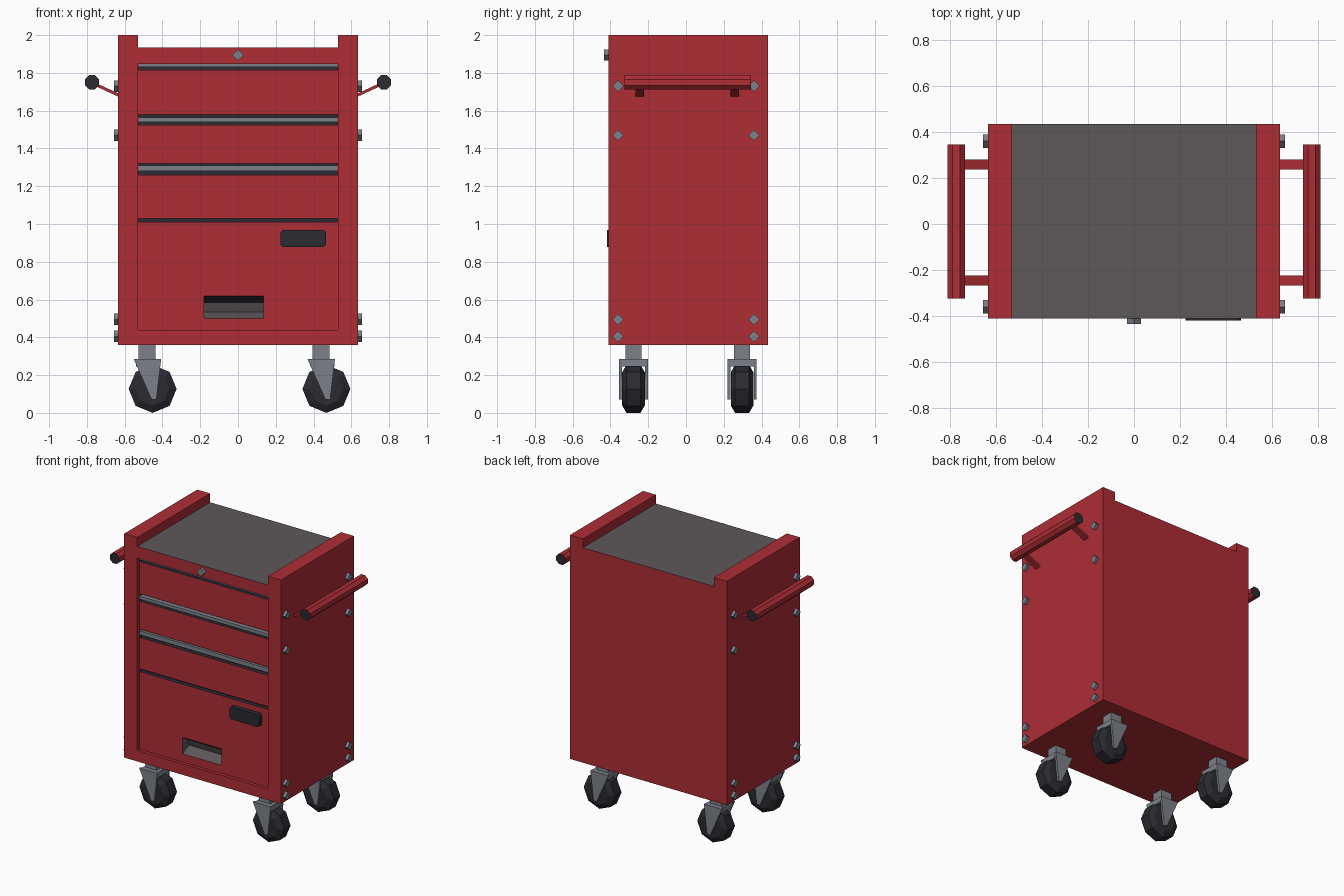
import bpy, bmesh, math
from mathutils import Vector

cube = bpy.data.objects.get("Cube")
if cube:
    bpy.data.objects.remove(cube, do_unlink=True)


def material(name, rgb):
    m = bpy.data.materials.new(name)
    m.use_nodes = True
    m.diffuse_color = (*rgb, 1)
    for node in m.node_tree.nodes:
        if node.type == 'BSDF_PRINCIPLED':
            node.inputs["Base Color"].default_value = (*rgb, 1)
    return m


RED = material("red paint", (0.42, 0.026, 0.036))
DARK = material("black rubber", (0.024, 0.024, 0.031))
STEEL = material("grey steel", (0.20, 0.22, 0.25))
MAT = material("worktop grey", (0.11, 0.095, 0.098))


def loft(name, rings, axis, *mats):
    """Join flat rings, each (points, position along axis), with capped ends."""
    bm = bmesh.new()
    loops = []
    for pts, pos in rings:
        if axis == 'x':
            loops.append([bm.verts.new((pos, a, b)) for a, b in pts])
        else:
            loops.append([bm.verts.new((a, pos, b)) for a, b in pts])
    for low, high in zip(loops, loops[1:]):
        n = len(low)
        for i in range(n):
            j = (i + 1) % n
            bm.faces.new((low[i], low[j], high[j], high[i]))
    bm.faces.new(loops[0])
    bm.faces.new(loops[-1])
    bmesh.ops.recalc_face_normals(bm, faces=bm.faces[:])
    mesh = bpy.data.meshes.new(name)
    bm.to_mesh(mesh)
    bm.free()
    for m in mats:
        mesh.materials.append(m)
    ob = bpy.data.objects.new(name, mesh)
    bpy.context.scene.collection.objects.link(ob)
    return ob


def prism(name, pts, axis, lo, hi, *mats):
    return loft(name, [(pts, lo), (pts, hi)], axis, *mats)


def rect(a0, a1, b0, b1):
    return [(a0, b0), (a1, b0), (a1, b1), (a0, b1)]


def ngon(a, b, r, n, turn=0):
    return [(a + r * math.cos(turn + math.tau * i / n),
             b + r * math.sin(turn + math.tau * i / n)) for i in range(n)]


# Cabinet body with raised side rails
HALF, INNER, FRONT, BACK, PANEL = 0.635, 0.53, -0.41, 0.435, -0.385
BASE, TRAY, TOP = 0.36, 1.935, 2.0
body = prism("cabinet_body",
             [(-HALF, BASE), (HALF, BASE), (HALF, TOP), (INNER, TOP),
              (INNER, TRAY), (-INNER, TRAY), (-INNER, TOP), (-HALF, TOP)],
             'y', FRONT, BACK, RED, MAT, DARK)

# Recessed drawer panel, drawer gaps and the pull pocket
cutters = [prism("panel_cutter", rect(-INNER, INNER, 0.44, 1.85), 'y', -0.5, PANEL)]
GAPS = [(1.815, 1.848), (1.525, 1.58), (1.26, 1.32), (1.01, 1.03)]
for low, high in GAPS:
    cutters.append(prism("gap_cutter", rect(-0.528, 0.528, low, high),
                         'y', -0.45, PANEL + 0.03))
pocket = [(-0.45, 0.50), (PANEL, 0.50), (-0.31, 0.535), (-0.33, 0.585),
          (PANEL, 0.62), (-0.45, 0.62)]
cutters.append(prism("pocket_cutter", pocket, 'x', -0.18, 0.135))

bpy.context.view_layer.objects.active = body
for cutter in cutters:
    cutter.hide_render = True
    mod = body.modifiers.new("cut", 'BOOLEAN')
    mod.operation = 'DIFFERENCE'
    mod.solver = 'EXACT'
    mod.object = cutter
    bpy.ops.object.modifier_apply(modifier=mod.name)
    bpy.data.objects.remove(cutter, do_unlink=True)

# Body colours: worktop, dark gaps, grey pocket under a dark lip
for f in body.data.polygons:
    c, n = f.center, f.normal
    f.material_index = 0
    if n.z > 0.9 and abs(c.z - TRAY) < 0.005:
        f.material_index = 1
    elif PANEL + 0.004 < c.y < -0.25 and abs(c.x) < INNER and c.z > BASE + 0.05:
        in_pocket = c.z < 0.7
        f.material_index = 1 if in_pocket and n.z > -0.5 else 2

# Drawer pull rails
for low, high in ((1.83, 1.848), (1.54, 1.563), (1.28, 1.31)):
    prism("drawer_rail", rect(-0.528, 0.528, low, high), 'y',
          PANEL - 0.002, PANEL + 0.03, STEEL)

# Badge plate and lock
x0, x1, z0, z1, c = 0.225, 0.465, 0.877, 0.968, 0.012
prism("badge_plate",
      [(x0 + c, z0), (x1 - c, z0), (x1, z0 + c), (x1, z1 - c),
       (x1 - c, z1), (x0 + c, z1), (x0, z1 - c), (x0, z0 + c)],
      'y', -0.419, PANEL, DARK)
prism("lock", ngon(0, 1.895, 0.03, 4), 'y', -0.435, FRONT + 0.01, STEEL)

# Side bolts and push handles
for side, label in ((1, "left"), (-1, "right")):
    for y in (-0.36, 0.36):
        for z in (0.405, 0.495, 1.47, 1.73):
            prism(label + "_bolt", ngon(y, z, 0.03, 4), 'x',
                  side * (HALF - 0.01), side * 0.656, STEEL)
    bar = prism(label + "_handle_bar", ngon(side * 0.773, 1.75, 0.041, 8, math.pi / 8),
                'y', -0.325, 0.345, RED, DARK)
    for f in bar.data.polygons:
        f.material_index = int(abs(f.normal.y) > 0.9)
    for y in (-0.245, 0.258):
        arm = [(side * a, b) for a, b in
               ((0.625, 1.67), (0.76, 1.733), (0.76, 1.75), (0.625, 1.687))]
        prism(label + "_handle_arm", arm, 'y', y - 0.022, y + 0.022, RED)

# Swivel casters, all trailing the same way
for x in (-0.452, 0.468):
    for y in (-0.278, 0.297):
        prism("caster_stem", rect(x - 0.074, x + 0.016, 0.28, BASE + 0.005),
              'y', y - 0.042, y + 0.042, STEEL)
        prism("caster_fork_top", rect(x - 0.088, x + 0.043, 0.245, 0.285),
              'y', y - 0.062, y + 0.062, STEEL)
        plate = [(x - 0.1, 0.285), (x + 0.045, 0.285), (x + 0.02, 0.07), (x - 0.005, 0.07)]
        for s in (-1, 1):
            prism("caster_fork_plate", plate, 'y', y + s * 0.062, y + s * 0.077, STEEL)
        loft("caster_wheel",
             [(ngon(x, 0.127, r, 8), y + w) for w, r in
              ((-0.06, 0.088), (-0.037, 0.127), (0.037, 0.127), (0.06, 0.088))],
             'y', DARK)
